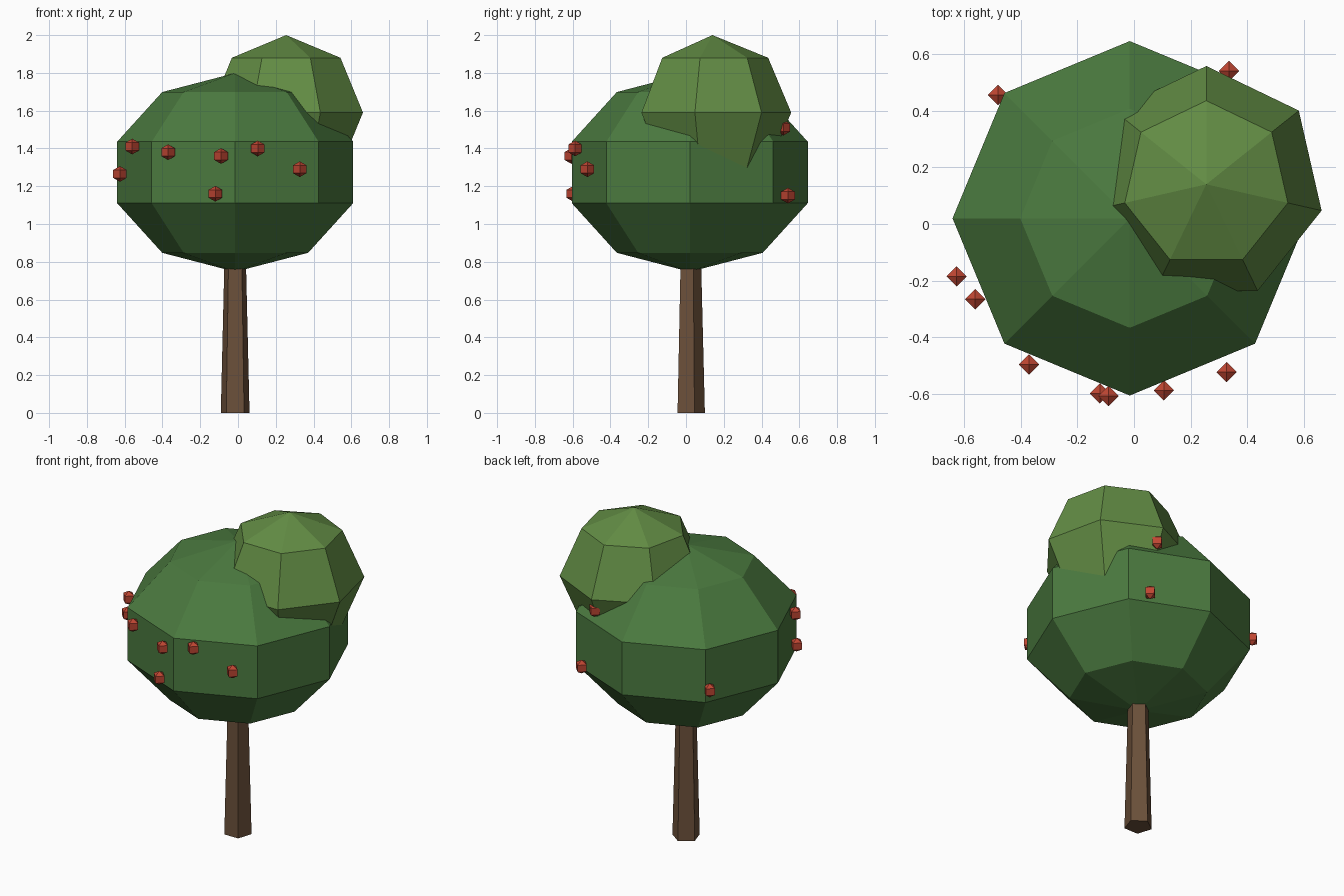
import bpy
import bmesh
from math import sin, cos, pi

if "Cube" in bpy.data.objects:
    bpy.data.objects.remove(bpy.data.objects["Cube"])


def material(name, color):
    mat = bpy.data.materials.new(name)
    mat.diffuse_color = (*color, 1)
    mat.use_nodes = True
    mat.node_tree.nodes["Principled BSDF"].inputs["Base Color"].default_value = mat.diffuse_color
    return mat


def lathe(name, center, sides, profile, mat):
    """Flat-faced turned shape; profile is (radius, z), one vertex column faces +y."""
    bm = bmesh.new()
    rings = []
    for r, z in profile:
        count = sides if r > 1e-5 else 1
        rings.append([bm.verts.new((r * cos(pi / 2 + 2 * pi * i / sides),
                                    r * sin(pi / 2 + 2 * pi * i / sides), z))
                      for i in range(count)])
    for a, b in zip(rings, rings[1:]):
        for i in range(sides):
            j = (i + 1) % sides
            quad = [a[i % len(a)], a[j % len(a)], b[j % len(b)], b[i % len(b)]]
            bm.faces.new(list(dict.fromkeys(quad)))
    for ring in (rings[0], rings[-1]):
        if len(ring) > 1:
            bm.faces.new(ring)
    bmesh.ops.recalc_face_normals(bm, faces=bm.faces[:])
    mesh = bpy.data.meshes.new(name)
    bm.to_mesh(mesh)
    bm.free()
    mesh.materials.append(mat)
    obj = bpy.data.objects.new(name, mesh)
    obj.location = center
    bpy.context.collection.objects.link(obj)
    return obj


def ball(name, center, sides, rings, radius, height, mat):
    """Low-poly ball with the given number of latitude bands."""
    profile = [(radius * sin(pi * k / rings), -height * cos(pi * k / rings))
               for k in range(rings + 1)]
    return lathe(name, center, sides, profile, mat)


bark = material("bark", (0.147, 0.08, 0.042))
leaf_dark = material("leaf_dark", (0.07, 0.195, 0.05))
leaf_light = material("leaf_light", (0.122, 0.262, 0.058))
red = material("fruit_red", (0.52, 0.061, 0.032))

# Tapered five-sided trunk
lathe("trunk", (-0.015, 0.02, 0), 5, [(0.08, 0), (0.057, 0.92)], bark)

# Main crown and smaller upper crown
ball("main_crown", (-0.015, 0.02, 1.273), 8, 5, 0.657, 0.526, leaf_dark)
ball("upper_crown", (0.255, 0.14, 1.59), 7, 4, 0.417, 0.41, leaf_light)

# Fruits scattered round the main crown
fruits = [(-0.56, -0.265, 1.41), (-0.625, -0.185, 1.265), (-0.37, -0.495, 1.38),
          (-0.09, -0.607, 1.36), (-0.12, -0.597, 1.16), (0.105, -0.587, 1.40),
          (0.327, -0.522, 1.29), (0.335, 0.54, 1.15), (0.263, 0.515, 1.51),
          (-0.48, 0.455, 1.19)]
for n, pos in enumerate(fruits, 1):
    ball(f"fruit_{n}", pos, 4, 3, 0.0416, 0.0416, red)
